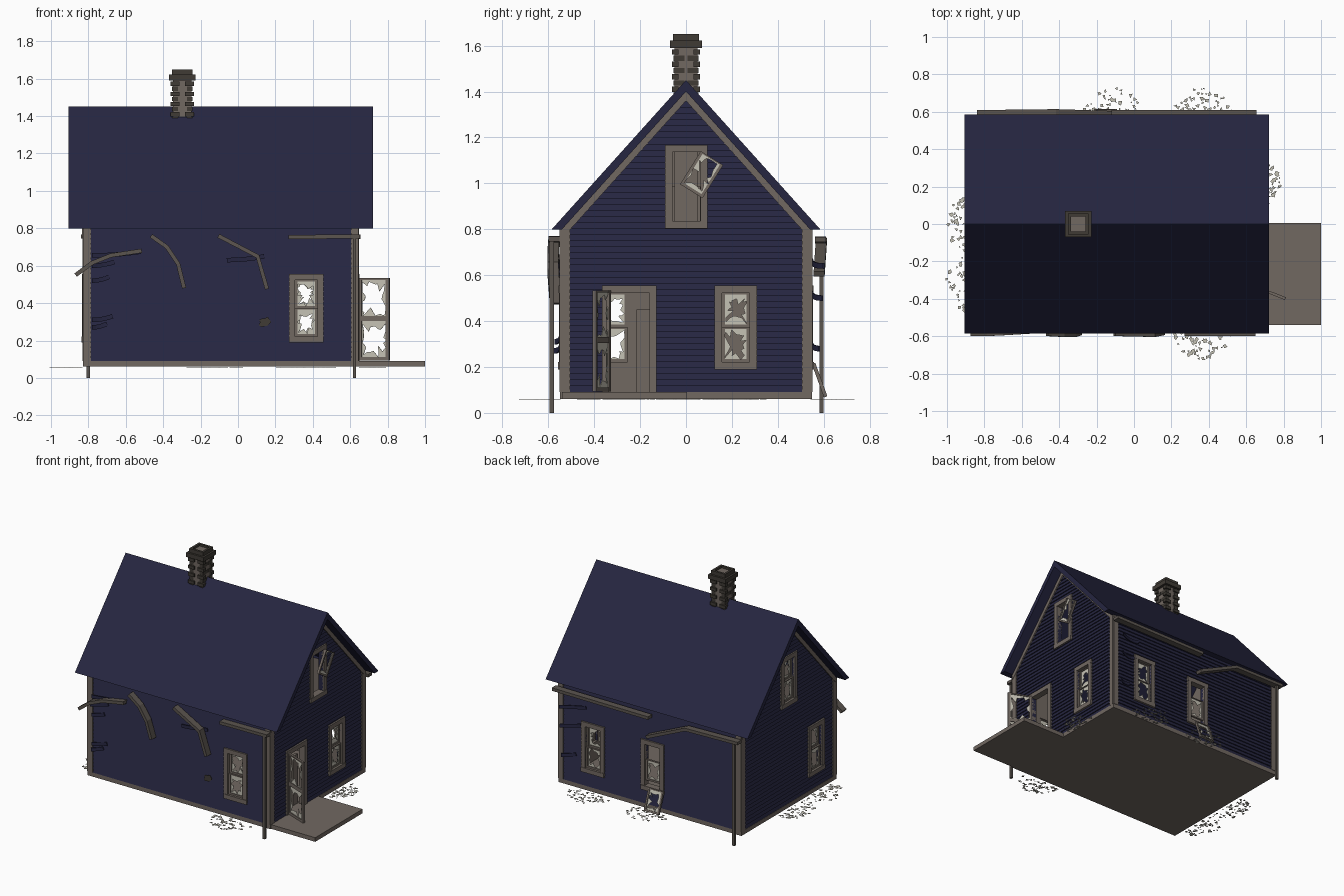
import bpy, bmesh, math, random
from mathutils import Matrix, Vector

if "Cube" in bpy.data.objects:
    bpy.data.objects.remove(bpy.data.objects["Cube"])
random.seed(4)

def material(name, c):
    m = bpy.data.materials.new(name)
    m.diffuse_color = (*c, 1)
    m.use_nodes = True
    m.node_tree.nodes["Principled BSDF"].inputs["Base Color"].default_value = m.diffuse_color
    return m

NAVY = material("navy_paint", (0.019, 0.019, 0.052))
TRIM = material("weathered_trim", (0.165, 0.138, 0.12))
BRICK = material("dark_brick", (0.05, 0.043, 0.035))
METAL = material("gutter_metal", (0.105, 0.09, 0.078))
GLASS = material("dusty_glass", (0.56, 0.54, 0.46))

X0, X1, Y, FLOOR, EAVE, PEAK = -0.82, 0.635, 0.54, 0.09, 0.80, 1.40

def P(side, u, z, d):
    """Wall coordinates: u along the wall, z up, d outward."""
    return Vector({'front': (u, -Y - d, z), 'back': (u, Y + d, z),
                   'right': (X1 + d, u, z), 'left': (X0 - d, u, z)}[side])

def finish(name, bm, mats, solid=0):
    bmesh.ops.recalc_face_normals(bm, faces=bm.faces)
    me = bpy.data.meshes.new(name)
    bm.to_mesh(me)
    bm.free()
    for m in mats:
        me.materials.append(m)
    ob = bpy.data.objects.new(name, me)
    bpy.context.collection.objects.link(ob)
    if solid:
        mod = ob.modifiers.new("thickness", 'SOLIDIFY')
        mod.thickness, mod.offset = solid, 0
    return ob

def hexa(bm, a, b, mi=0, cap_mi=None):
    """Prism between matching polygons a and b."""
    va, vb = [bm.verts.new(p) for p in a], [bm.verts.new(p) for p in b]
    n = len(a)
    bm.faces.new(va).material_index = mi if cap_mi is None else cap_mi
    bm.faces.new(vb).material_index = mi
    for i in range(n):
        j = (i + 1) % n
        bm.faces.new((va[i], va[j], vb[j], vb[i])).material_index = mi

def box(bm, lo, hi, mi=0, M=Matrix()):
    q = [(lo[0], lo[1]), (hi[0], lo[1]), (hi[0], hi[1]), (lo[0], hi[1])]
    hexa(bm, [M @ Vector((*p, lo[2])) for p in q], [M @ Vector((*p, hi[2])) for p in q], mi)

def wallbox(bm, side, u0, u1, z0, z1, d0, d1):
    q = [(u0, z0), (u1, z0), (u1, z1), (u0, z1)]
    hexa(bm, [P(side, *p, d0) for p in q], [P(side, *p, d1) for p in q])

def sweep(name, side, path, hd, hz, mat):
    """Rectangular bar along a (u, z, d) path on a wall."""
    bm, rings = bmesh.new(), []
    for i, (u, z, d) in enumerate(path):
        a, b = path[max(i - 1, 0)], path[min(i + 1, len(path) - 1)]
        t = Vector((b[0] - a[0], b[1] - a[1])).normalized()
        rings.append([bm.verts.new(P(side, u - t.y * s * hz, z + t.x * s * hz, d + r * hd))
                      for s, r in ((-1, -1), (1, -1), (1, 1), (-1, 1))])
    for a, b in zip(rings, rings[1:]):
        for k in range(4):
            bm.faces.new((a[k], a[k - 1], b[k - 1], b[k]))
    bm.faces.new(rings[0])
    bm.faces.new(rings[-1])
    return finish(name, bm, [mat])

# Openings: side, centre u, bottom z of the trim
W, H, T = 0.185, 0.365, 0.032
windows = [('front', 0.365, 0.19), ('back', 0.365, 0.19), ('back', -0.115, 0.19), ('right', 0.217, 0.19),
           ('right', 0.002, 0.803), ('left', -0.315, 0.19), ('left', 0, 0.803)]
holes = [(s, u - W / 2 + T, u + W / 2 - T, z + T, z + H - T) for s, u, z in windows]
holes.append(('right', -0.335, -0.16, 0.0, 0.525))

# Clapboard walls with plain inner faces
def wall(side):
    gable = side in ('left', 'right')
    bm, step, z = bmesh.new(), 0.02635, FLOOR
    ends = lambda z: min(Y, (PEAK - z) / 1.111)
    while z < (1.37 if gable else EAVE - 0.01):
        z1 = z + step
        lo, hi, = (-Y, Y) if gable else (X0, X1)
        cuts = sorted((a, b) for s, a, b, c, d in holes if s == side and z1 > c and z < d)
        edges = [None] + [e for c in cuts for e in c] + [None]
        for a, b in zip(edges[::2], edges[1::2]):
            f = lambda e, z, sign: e if e is not None else (sign * ends(z) if gable else (lo, hi)[sign > 0])
            q = [(f(a, z, -1), z), (f(b, z, 1), z), (f(b, z1, 1), z1), (f(a, z1, -1), z1)]
            hexa(bm, [P(side, *p, -0.03) for p in q],
                 [P(side, *p, 0.008 if i < 2 else 0) for i, p in enumerate(q)], 0, 1)
        z = z1
    finish(side + "_siding", bm, [NAVY, TRIM])

for s in ('front', 'back', 'left', 'right'):
    wall(s)

# Foundation floor and porch deck
bm = bmesh.new()
box(bm, (X0 - 0.01, -Y - 0.008, 0.06), (X1 + 0.01, Y + 0.008, FLOOR))
box(bm, (X1 + 0.01, -Y, 0.06), (1.0, 0.005, FLOOR))
finish("floor_and_porch", bm, [TRIM])

# Corner boards and rake boards
bm = bmesh.new()
for s in ('front', 'back'):
    for a, b in ((X0 - 0.01, X0 + 0.035), (X1 - 0.03, X1 + 0.01)):
        wallbox(bm, s, a, b, FLOOR, EAVE, -0.03, 0.011)
for s in ('left', 'right'):
    for k in (-1, 1):
        wallbox(bm, s, k * Y, k * (Y - 0.035), FLOOR, EAVE, -0.03, 0.011)
        q = [(0, PEAK), (k * 0.54, EAVE), (k * 0.54, EAVE - 0.04), (0, PEAK - 0.04)]
        hexa(bm, [P(s, *p, -0.01) for p in q], [P(s, *p, 0.013) for p in q])
finish("corner_and_rake_boards", bm, [TRIM])

# Roof
bm = bmesh.new()
for k in (-1, 1):
    q = [(0, 1.45), (k * 0.585, EAVE), (k * 0.54, EAVE), (0, PEAK)]
    hexa(bm, [(-0.905, *p) for p in q], [(0.722, *p) for p in q])
finish("roof", bm, [NAVY])

# Broken pane sashes
def broken_pane(bm, cx, cz, w, h, M, open_):
    n, inner, outer = 20, [], []
    ang = sorted([i * math.tau / n + random.uniform(-.1, .1) for i in range(n)] +
                 [math.atan2(b * h, a * w) % math.tau for a in (-1, 1) for b in (-1, 1)])
    for t in ang:
        c, s = math.cos(t), math.sin(t)
        r = min(w / 2 / max(abs(c), 1e-6), h / 2 / max(abs(s), 1e-6))
        f = min(.97, max(.1, random.gauss(open_, 0.17)))
        outer.append(bm.verts.new(M @ Vector((cx + r * c, 0, cz + r * s))))
        inner.append(bm.verts.new(M @ Vector((cx + r * f * c, 0, cz + r * f * s))))
    for i in range(len(ang)):
        bm.faces.new((outer[i - 1], outer[i], inner[i], inner[i - 1]))

def sash(name, M, w, h, bar=0.013, panes=1, open_=0.62):
    fr, gl = bmesh.new(), bmesh.new()
    for k in (-1, 1):
        a, b = sorted((k * w / 2, k * (w / 2 - bar)))
        box(fr, (a, -0.008, -h / 2), (b, 0.008, h / 2), 0, M)
    ph = h / panes
    for i in range(panes + 1):
        zc = -h / 2 + i * ph
        box(fr, (-w / 2, -0.0075, max(zc - bar / 2, -h / 2)), (w / 2, 0.0075, min(zc + bar, h / 2)), 0, M)
    for i in range(panes):
        broken_pane(gl, 0, -h / 2 + (i + .5) * ph, w - bar, ph - bar, M, open_)
    finish(name + "_frame", fr, [TRIM])
    finish(name + "_glass", gl, [GLASS], 0.003)

def wall_matrix(side, u, z, d):
    rot = 0 if side in ('front', 'back') else math.pi / 2
    return Matrix.Translation(P(side, u, z, d)) @ Matrix.Rotation(rot, 4, 'Z')

# Window trim and the sashes inside it
for side, u, z in windows:
    name = f"{side}_window_{int(u * 100)}"
    bm = bmesh.new()
    for k in (-1, 1):
        a, b = sorted((u + k * W / 2, u + k * (W / 2 - T)))
        wallbox(bm, side, a, b, z, z + H, -0.032, 0.014)
    wallbox(bm, side, u - W / 2, u + W / 2, z + H - T, z + H, -0.032, 0.015)
    wallbox(bm, side, u - W / 2, u + W / 2, z, z + T, -0.032, 0.018)
    finish(name + "_trim", bm, [TRIM])
    if (side, z) == ('right', 0.803):
        continue
    sw, sh, lo = W - 2 * T, (H - 2 * T) / 2, z + T
    fallen = side == 'back' and u < 0
    sash(name + "_lower", wall_matrix(side, u, lo + sh * (0.75 if fallen else 0.5), -0.006), sw, sh)
    if not fallen:
        sash(name + "_upper", wall_matrix(side, u, lo + sh * 1.5, -0.018), sw, sh)

# Sash hanging from the gable, sash leaning on the back wall, open door
sash("hanging_sash", wall_matrix('right', 0.068, 1.038, 0.025) @ Matrix.Rotation(math.radians(32), 4, 'Y'), 0.115, 0.17)
sash("fallen_sash", wall_matrix('back', -0.15, 0.143, 0.042) @ Matrix.Rotation(math.radians(20), 4, 'X'), 0.12, 0.155)
sash("open_door", Matrix.Translation((0.728, -0.367, 0.313)) @ Matrix.Rotation(math.atan2(-0.065, 0.165), 4, 'Z'),
     0.175, 0.44, 0.018, 2, 0.72)
bm = bmesh.new()
for a, b in ((-0.365, -0.335), (-0.16, -0.128)):
    wallbox(bm, 'right', a, b, FLOOR, 0.555, -0.032, 0.015)
wallbox(bm, 'right', -0.365, -0.128, 0.523, 0.555, -0.032, 0.015)
wallbox(bm, 'right', -0.215, -0.16, FLOOR, 0.45, -0.06, -0.04)
finish("door_trim", bm, [TRIM])

# Chimney: plain core with staggered corner bricks and a cap
bm = bmesh.new()
cx = -0.298
box(bm, (cx - .05, -.05, FLOOR), (cx + .05, .05, 1.635), 1)
def ring(z0, z1, r, inner):
    for k in (-1, 1):
        a, b = sorted((k * r, k * inner))
        box(bm, (cx - r, a, z0), (cx + r, b, z1))
        box(bm, (cx + a, -inner, z0), (cx + b, inner, z1))
for i in range(9):
    z, r = 1.345 + i * 0.027, (0.062, 0.054)[i % 2]
    for sx in (-1, 1):
        for sy in (-1, 1):
            wx, wy = ((0.048, 0.03), (0.03, 0.048))[i % 2]
            x, y = sorted((sx * r, sx * (r - wx))), sorted((sy * r, sy * (r - wy)))
            box(bm, (cx + x[0], y[0], z), (cx + x[1], y[1], z + 0.023))
ring(1.59, 1.622, 0.07, 0.045)
ring(1.622, 1.65, 0.056, 0.04)
finish("chimney", bm, [BRICK, TRIM])

# Gutters and downspouts, straight and broken
gutters = [('front', [(0.27, .753, .035), (0.65, .757, .035)]),
           ('front', [(-0.105, .76, .035), (0.105, .65, .04), (0.155, .475, .03)]),
           ('front', [(-0.465, .76, .035), (-0.38, .70, .04), (-0.32, .61, .04), (-0.288, .48, .03)]),
           ('front', [(-0.515, .68, .02), (-0.68, .655, .03), (-0.78, .615, .035), (-0.868, .55, .035)]),
           ('back', [(0.655, .755, .045), (-0.12, .75, .045)]),
           ('back', [(-0.84, .757, .045), (-0.42, .75, .05), (-0.1, .605, .04)])]
for i, (s, path) in enumerate(gutters):
    sweep(f"gutter_{i}", s, path, 0.024, 0.011, METAL)
sweep("front_downspout", 'front', [(0.623, 0, .045), (0.623, .75, .045)], 0.009, 0.009, METAL)
sweep("back_downspout", 'back', [(-0.8, 0, .05), (-0.8, .75, .05)], 0.009, 0.009, METAL)

# Loose curling clapboards
loose = [('front', -0.78, -0.52, .655, .02), ('front', -0.78, -0.66, .60, .035), ('front', -0.78, -0.69, .52, .02),
         ('front', -0.78, -0.67, .31, .02), ('front', -0.78, -0.70, .27, .025), ('front', -0.06, 0.14, .63, .012),
         ('back', 0.6, 0.42, .64, .05), ('back', 0.6, 0.46, .50, .045), ('back', 0.6, 0.5, .28, .03)]
for i, (s, a, b, z, c) in enumerate(loose):
    path = [(a + (b - a) * t / 4, z + 0.02 * (t / 4) ** 2, 0.01 + c * (1 - t / 4) ** 2) for t in range(5)]
    sweep(f"loose_board_{i}", s, path, 0.003, 0.012, NAVY)

# Jagged hole in the front siding
bm = bmesh.new()
bm.faces.new([bm.verts.new(P('front', 0.14 + random.uniform(.02, .04) * math.cos(t * math.tau / 12),
              0.297 + random.uniform(.02, .035) * math.sin(t * math.tau / 12), 0.011)) for t in range(12)])
finish("siding_hole", bm, [BRICK], 0.003)

# Glass shards scattered below each window
bm = bmesh.new()
for side, u, z in windows:
    for _ in range(60):
        t, r = random.uniform(0.1, math.pi - 0.1), 0.17 * math.sqrt(random.random())
        if side == 'right':
            r *= 0.8
            if u < 0.1:
                continue
        c = P(side, u + r * 0.95 * math.cos(t), 0.057, 0.015 + r * math.sin(t))
        n, a0, s = random.choice((3, 3, 4)), random.uniform(0, 6), random.uniform(0.006, 0.016)
        bm.faces.new([bm.verts.new(c + Vector((s * random.uniform(.6, 1.2) * math.cos(a0 + k * math.tau / n),
                      s * random.uniform(.6, 1.2) * math.sin(a0 + k * math.tau / n), 0))) for k in range(n)])
finish("glass_shards", bm, [GLASS], 0.002)
